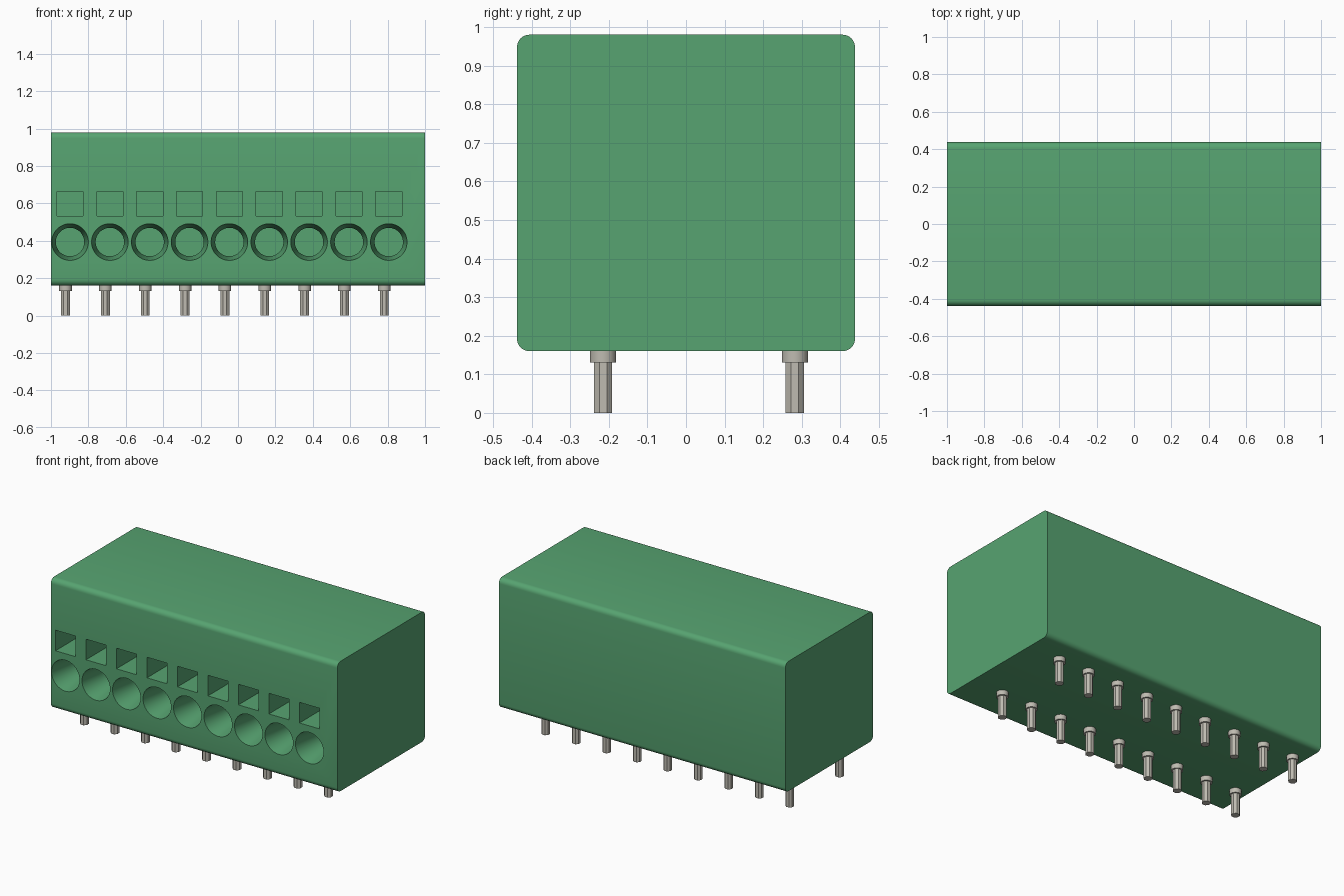
import bpy, bmesh, math
from mathutils import Matrix

if "Cube" in bpy.data.objects:
    bpy.data.objects.remove(bpy.data.objects["Cube"], do_unlink=True)

WAYS = 9
PITCH = 0.213
FRONT = -0.438


def material(name, color):
    m = bpy.data.materials.new(name)
    m.use_nodes = True
    m.diffuse_color = color
    m.node_tree.nodes["Principled BSDF"].inputs["Base Color"].default_value = color
    return m


green = material("green plastic", (0.095, 0.37, 0.165, 1))
metal = material("tinned metal", (0.52, 0.50, 0.44, 1))


def make_object(name, bm, mat):
    mesh = bpy.data.meshes.new(name)
    bmesh.ops.recalc_face_normals(bm, faces=bm.faces)
    bm.to_mesh(mesh)
    bm.free()
    mesh.materials.append(mat)
    ob = bpy.data.objects.new(name, mesh)
    bpy.context.collection.objects.link(ob)
    return ob


def smooth(ob):
    bpy.ops.object.select_all(action="DESELECT")
    ob.select_set(True)
    bpy.context.view_layer.objects.active = ob
    bpy.ops.object.shade_smooth_by_angle(angle=math.radians(30))


def box(bm, center, size):
    bmesh.ops.create_cube(bm, size=1, matrix=Matrix.Translation(center) @ Matrix.Diagonal((*size, 1)))


def lathe(bm, profile, sides, matrix):
    """Closed round solid from (radius, height) points along local z."""
    rings = []
    for r, h in profile:
        angles = [2 * math.pi * (i + 0.5) / sides for i in range(sides)]
        rings.append([bm.verts.new(matrix @ Matrix.Translation((r * math.cos(a), r * math.sin(a), h)).translation)
                      for a in angles])
    for a, b in zip(rings, rings[1:]):
        for i in range(sides):
            j = (i + 1) % sides
            bm.faces.new((a[i], a[j], b[j], b[i]))
    bm.faces.new(rings[0])
    bm.faces.new(rings[-1])


# Housing: block with rounded long edges
bm = bmesh.new()
box(bm, (0, 0, 0.57), (2, 2 * -FRONT, 0.82))
long_edges = [e for e in bm.edges if abs(e.verts[0].co.x - e.verts[1].co.x) > 1]
bmesh.ops.bevel(bm, geom=long_edges, offset=0.032, segments=6, profile=0.5, affect="EDGES")
housing = make_object("housing", bm, green)

# Cutter: tapered wire entries with square release slots above them
bm = bmesh.new()
inward = Matrix.Rotation(-math.pi / 2, 4, "X")
for i in range(WAYS):
    x = -0.898 + i * PITCH
    lathe(bm, [(0.1, -0.02), (0.098, 0), (0.076, 0.15), (0.076, 0.4)], 40,
          Matrix.Translation((x, FRONT, 0.393)) @ inward)
    box(bm, (x, FRONT + 0.15, 0.597), (0.14, 0.5, 0.13))
cutter = make_object("opening_cutter", bm, green)
cutter.hide_render = True
cutter.hide_set(True)

cut = housing.modifiers.new("openings", "BOOLEAN")
cut.object = cutter
cut.solver = "EXACT"
bpy.context.view_layer.objects.active = housing
housing.select_set(True)
bpy.ops.object.modifier_apply(modifier=cut.name)
bpy.data.objects.remove(cutter, do_unlink=True)
smooth(housing)

# Solder pins: octagonal legs with round collars, in two rows
for row, y in (("front", -0.215), ("back", 0.282)):
    legs, collars = bmesh.new(), bmesh.new()
    for i in range(WAYS):
        place = Matrix.Translation((-0.922 + i * PITCH, y, 0))
        lathe(legs, [(0.0255, 0), (0.0255, 0.14)], 8, place)
        lathe(collars, [(0.034, 0.13), (0.034, 0.165)], 24, place)
    make_object(row + "_pin_legs", legs, metal)
    smooth(make_object(row + "_pin_collars", collars, metal))
